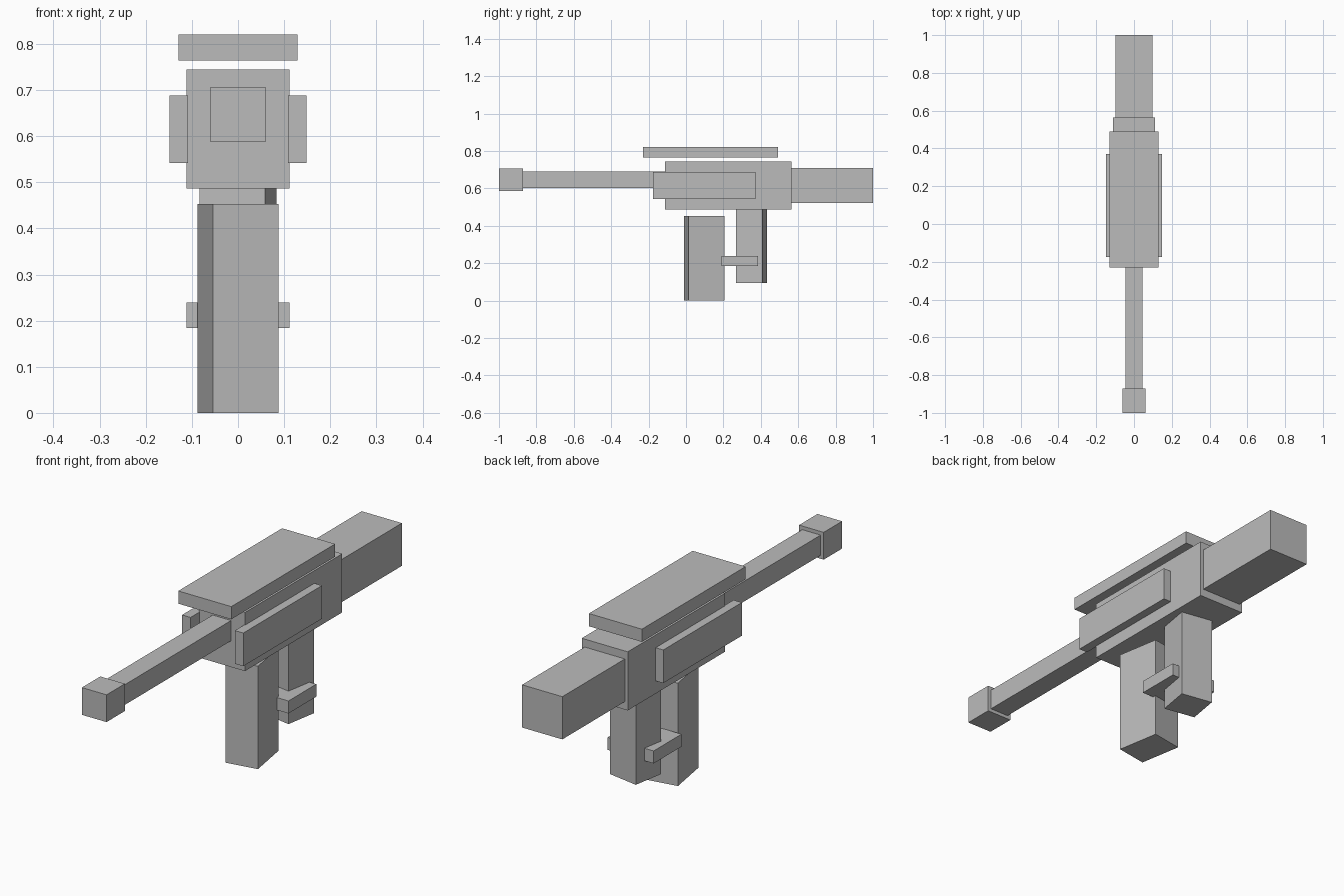
import bpy, math

if "Cube" in bpy.data.objects:
    bpy.data.objects.remove(bpy.data.objects["Cube"])

grey = bpy.data.materials.new("plain_grey")
grey.diffuse_color = (0.5, 0.5, 0.5, 1)
grey.use_nodes = True
grey.node_tree.nodes["Principled BSDF"].inputs["Base Color"].default_value = grey.diffuse_color


def box(name, x, y, z, turn=0.0):
    """Box from (min, max) ranges, turned about its own vertical axis in degrees."""
    bpy.ops.mesh.primitive_cube_add(size=1)
    ob = bpy.context.object
    ob.name = name
    ob.location = [(a + b) / 2 for a, b in (x, y, z)]
    ob.scale = [b - a for a, b in (x, y, z)]
    ob.rotation_euler.z = math.radians(turn)
    ob.data.materials.append(grey)
    return ob


def centred(name, half_width, y, z, turn=0.0):
    return box(name, (-half_width, half_width), y, z, turn)


# Main body, stock and raised top cover
centred("receiver", 0.112, (-0.112, 0.565), (0.486, 0.744))
centred("stock", 0.098, (0.56, 1.0), (0.521, 0.709))
centred("top_cover", 0.129, (-0.231, 0.491), (0.764, 0.820))

# Barrel and muzzle
centred("barrel", 0.045, (-0.875, -0.105), (0.602, 0.691))
centred("muzzle", 0.06, (-1.0, -0.872), (0.587, 0.707))

# Side plates
for side, name in ((1, "right_plate"), (-1, "left_plate")):
    box(name, sorted((side * 0.108, side * 0.149)), (-0.176, 0.371), (0.542, 0.688))

# Magazine and grip, each turned slightly
centred("magazine", 0.072, (0.0005, 0.1945), (0.0, 0.453), 9.7)
centred("grip", 0.072, (0.278, 0.422), (0.094, 0.49), -9.7)

# Trigger guard crossing the grip
centred("trigger_guard", 0.112, (0.191, 0.385), (0.184, 0.239))
